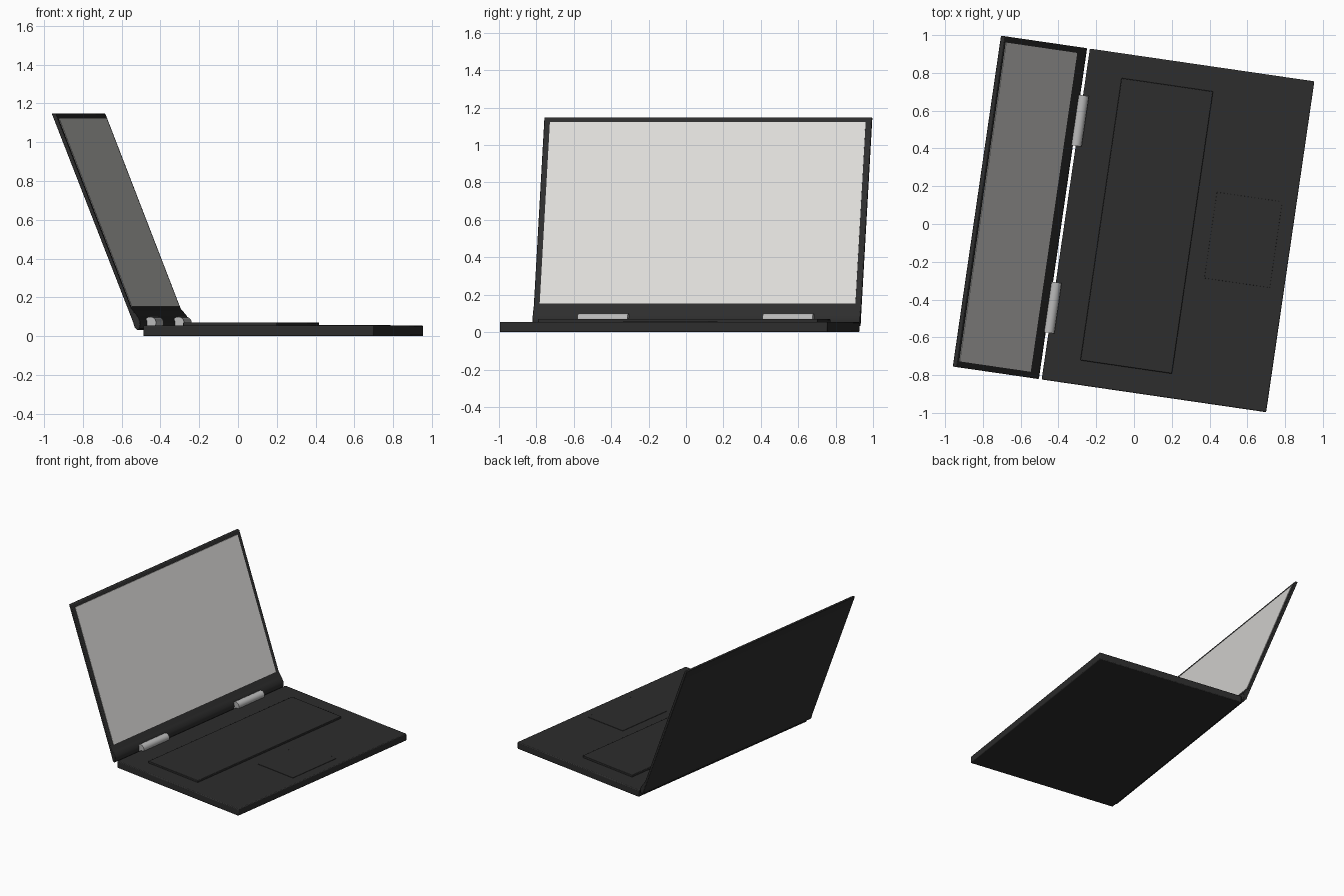
import bpy, bmesh, math

if "Cube" in bpy.data.objects:
    bpy.data.objects.remove(bpy.data.objects["Cube"])

TURN = math.radians(-8.29)   # whole laptop is turned on the ground


def material(name, rgb):
    m = bpy.data.materials.new(name)
    m.diffuse_color = (*rgb, 1)
    m.use_nodes = True
    m.node_tree.nodes["Principled BSDF"].inputs["Base Color"].default_value = m.diffuse_color
    return m


DARK = material("charcoal", (0.026, 0.026, 0.026))
SILVER = material("silver", (0.48, 0.48, 0.48))
SCREEN = material("screen_grey", (0.72, 0.71, 0.69))


def prism(name, profile, y0, y1, mat, bevel=0.0, angle=30):
    """Extrude an x-z profile along y, turn it and soften its edges."""
    bm = bmesh.new()
    face = bm.faces.new([bm.verts.new((x, y0, z)) for x, z in profile])
    ext = bmesh.ops.extrude_face_region(bm, geom=[face])
    verts = [g for g in ext["geom"] if isinstance(g, bmesh.types.BMVert)]
    bmesh.ops.translate(bm, verts=verts, vec=(0, y1 - y0, 0))
    bmesh.ops.recalc_face_normals(bm, faces=bm.faces)
    me = bpy.data.meshes.new(name)
    bm.to_mesh(me)
    bm.free()
    me.materials.append(mat)
    ob = bpy.data.objects.new(name, me)
    ob.rotation_euler.z = TURN
    bpy.context.collection.objects.link(ob)
    if bevel:
        mod = ob.modifiers.new("soft_edges", "BEVEL")
        mod.width, mod.segments, mod.limit_method = bevel, 2, "ANGLE"
        mod.angle_limit = math.radians(40)
    bpy.ops.object.select_all(action="DESELECT")
    ob.select_set(True)
    bpy.context.view_layer.objects.active = ob
    bpy.ops.object.shade_smooth_by_angle(angle=math.radians(angle))
    return ob


def slab(name, x0, x1, z0, z1, half, mat, bevel=0.0):
    return prism(name, [(x0, z0), (x1, z0), (x1, z1), (x0, z1)], -half, half, mat, bevel)


# lower body, raised keyboard deck and touch pad
slab("base", -0.365, 0.836, 0.0, 0.055, 0.885, DARK, 0.006)
slab("keyboard_deck", -0.177, 0.313, 0.05, 0.07, 0.755, DARK, 0.004)
slab("touch_pad", 0.41, 0.76, 0.05, 0.058, 0.23, DARK, 0.001)

# tilted lid with a thicker rounded foot
lid = [(-0.842, 1.148), (-0.418, 0.072), (-0.410, 0.045), (-0.396, 0.030),
       (-0.384, 0.040), (-0.380, 0.060), (-0.383, 0.082), (-0.398, 0.108),
       (-0.427, 0.142), (-0.820, 1.148)]
prism("lid", lid, -0.885, 0.885, DARK, 0.004)

# display panel lying on the front of the lid
slope = (-0.820 + 0.427) / (1.148 - 0.142)


def lid_x(z):
    return -0.427 + (z - 0.142) * slope


lo, hi, t = 0.152, 1.124, 0.003
prism("display_panel", [(lid_x(lo) - t, lo), (lid_x(lo) + t, lo),
                        (lid_x(hi) + t, hi), (lid_x(hi) - t, hi)], -0.853, 0.853, SCREEN)

# two barrel hinges
barrel = [(-0.365 + 0.031 * math.cos(a), 0.069 + 0.031 * math.sin(a))
          for a in (math.tau * i / 24 for i in range(24))]
for side, label in ((-1, "near"), (1, "far")):
    prism("hinge_" + label, barrel, side * 0.365, side * 0.635, SILVER)
